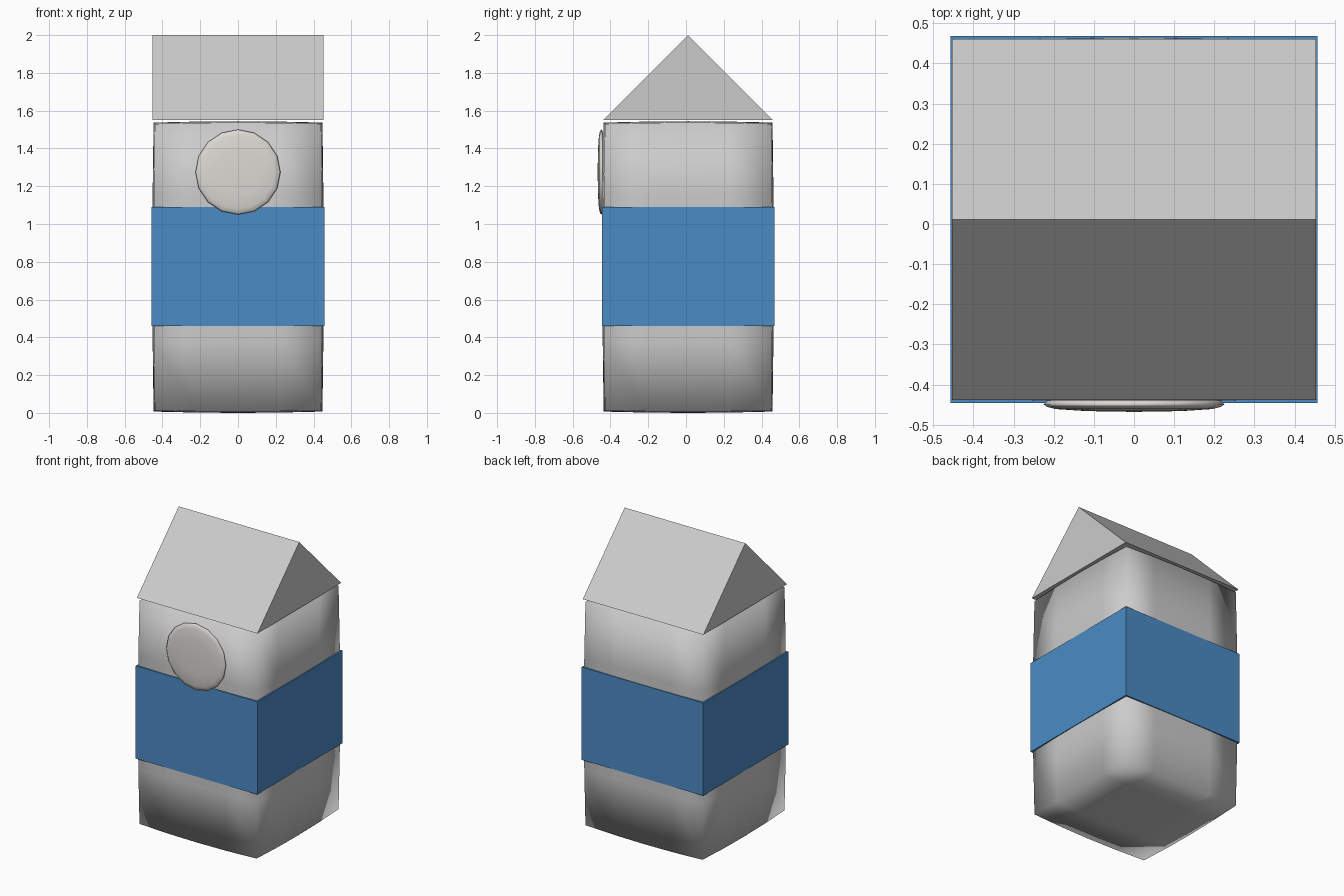
import bpy, bmesh, math
from mathutils import Vector

if "Cube" in bpy.data.objects:
    bpy.data.objects.remove(bpy.data.objects["Cube"])

CY = 0.011  # carton centre in y


def finish(bm, name, smooth=False, color=None):
    bmesh.ops.recalc_face_normals(bm, faces=bm.faces)
    me = bpy.data.meshes.new(name)
    bm.to_mesh(me)
    bm.free()
    for p in me.polygons:
        p.use_smooth = smooth
    ob = bpy.data.objects.new(name, me)
    bpy.context.collection.objects.link(ob)
    if color:
        mat = bpy.data.materials.new(name + "_colour")
        mat.diffuse_color = color
        mat.use_nodes = True
        mat.node_tree.nodes["Principled BSDF"].inputs["Base Color"].default_value = mat.diffuse_color
        me.materials.append(mat)
    return ob


def box(half, z0, z1):
    bm = bmesh.new()
    bmesh.ops.create_cube(bm, size=2)
    for v in bm.verts:
        v.co = Vector((v.co.x * half, v.co.y * half + CY, (z0 + z1) / 2 + v.co.z * (z1 - z0) / 2))
    return bm


# carton body: box with slightly pillowed faces, shaded smooth over its corners
bm = bmesh.new()
bmesh.ops.create_cube(bm, size=2)
bmesh.ops.subdivide_edges(bm, edges=bm.edges[:], cuts=3, use_grid_fill=True)
half = Vector((0.44, 0.44, 0.758))
for v in bm.verts:
    c = v.co.copy()
    out = Vector((0, 0, 0))
    for i in range(3):
        if abs(c[i]) > 0.999:
            j, k = (i + 1) % 3, (i + 2) % 3
            out[i] = math.copysign(0.014 * (1 - c[j] ** 2 * 0.5 - c[k] ** 2 * 0.5), c[i])
    v.co = Vector([c[i] * half[i] + out[i] for i in range(3)]) + Vector((0, CY, 0.772))
finish(bm, "carton_body", smooth=True)

# blue label wrapped around the middle
finish(box(0.457, 0.46, 1.09), "label_band", color=(0.07, 0.26, 0.56, 1))

# gable roof: triangular prism with the ridge along x
bm = bmesh.new()
ends = [[bm.verts.new((x, y + CY, z)) for y, z in ((-0.45, 1.55), (0.45, 1.55), (0, 2.0))]
        for x in (-0.453, 0.453)]
for e in ends:
    bm.faces.new(e)
for i in range(3):
    j = (i + 1) % 3
    bm.faces.new((ends[0][i], ends[0][j], ends[1][j], ends[1][i]))
finish(bm, "gable_roof")

# round cap on the front: shallow turned profile (radius, y)
profile = [(0, -0.468), (0.12, -0.466), (0.195, -0.461), (0.218, -0.455),
           (0.225, -0.449), (0.215, -0.44), (0.18, -0.434), (0, -0.431)]
bm = bmesh.new()
vs = [bm.verts.new((0, y, 1.275 + r)) for r, y in profile]
es = [bm.edges.new(p) for p in zip(vs, vs[1:])]
bmesh.ops.spin(bm, geom=vs + es, cent=(0, 0, 1.275), axis=(0, 1, 0),
               angle=2 * math.pi, steps=16, use_duplicate=False)
bmesh.ops.remove_doubles(bm, verts=bm.verts, dist=0.0005)
finish(bm, "front_cap", smooth=True, color=(0.72, 0.70, 0.66, 1))
